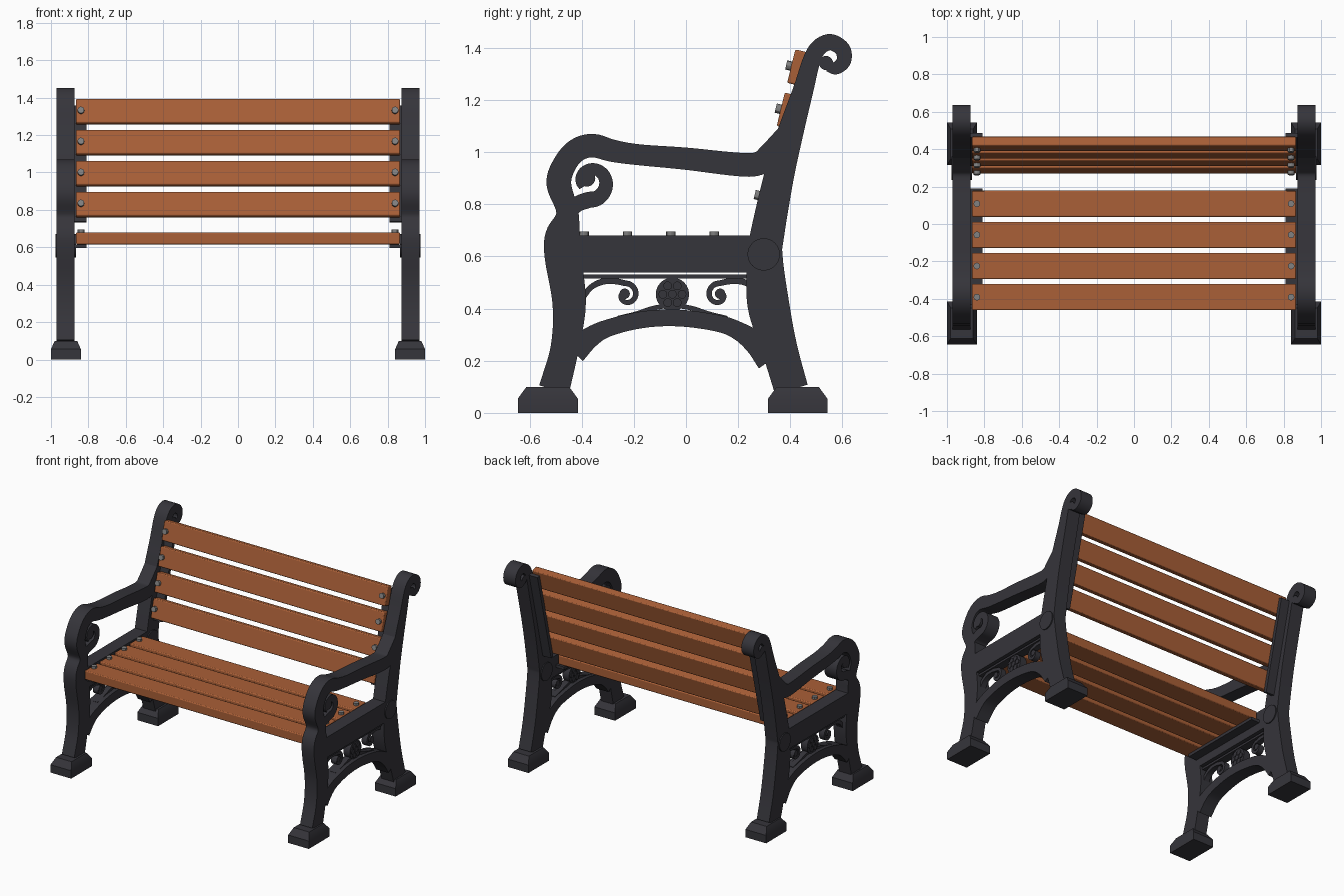
import bpy, bmesh, math
from mathutils import Vector, Matrix

if "Cube" in bpy.data.objects:
    bpy.data.objects.remove(bpy.data.objects["Cube"])


def material(name, rgb):
    m = bpy.data.materials.new(name)
    m.use_nodes = True
    m.diffuse_color = (*rgb, 1)
    bsdf = m.node_tree.nodes["Principled BSDF"]
    bsdf.inputs["Base Color"].default_value = (*rgb, 1)
    bsdf.inputs["Roughness"].default_value = 0.6
    return m


IRON = material("cast iron", (0.036, 0.035, 0.043))
WOOD = material("stained wood", (0.40, 0.115, 0.038))
STEEL = material("bolt steel", (0.22, 0.22, 0.22))
MID = 0.922        # x of the middle of an end frame
TILT = math.atan(0.243)


def finish(name, bm, mat, mirror=True, bevel=0):
    bmesh.ops.recalc_face_normals(bm, faces=bm.faces)
    me = bpy.data.meshes.new(name)
    bm.to_mesh(me)
    bm.free()
    me.materials.append(mat)
    ob = bpy.data.objects.new(name, me)
    bpy.context.scene.collection.objects.link(ob)
    bpy.ops.object.select_all(action='DESELECT')
    ob.select_set(True)
    bpy.context.view_layer.objects.active = ob
    bpy.ops.object.shade_smooth_by_angle(angle=math.radians(30))
    if bevel:
        b = ob.modifiers.new("Bevel", 'BEVEL')
        b.width, b.segments = bevel, 2
    if mirror:
        ob.modifiers.new("Mirror", 'MIRROR')
    return ob


def smooth_path(pts, steps=5):
    """Catmull-Rom through (y, z, width) points."""
    p = [Vector(q) for q in pts]
    p = [2 * p[0] - p[1]] + p + [2 * p[-1] - p[-2]]
    out = []
    for a, b, c, d in zip(p, p[1:], p[2:], p[3:]):
        for i in range(steps):
            t = i / steps
            out.append(0.5 * (2 * b + (c - a) * t + (2 * a - 5 * b + 4 * c - d) * t ** 2
                              + (3 * b - a - 3 * c + d) * t ** 3))
    return out + [p[-2]]


def ribbon(name, pts, depth=0.095, steps=5):
    """Flat bar of varying width following a path in the side plane."""
    path = smooth_path(pts, steps)
    bm = bmesh.new()
    prev = None
    for i, p in enumerate(path):
        t = path[min(i + 1, len(path) - 1)] - path[max(i - 1, 0)]
        n = Vector((-t.y, t.x)).normalized() * p.z / 2
        ring = [bm.verts.new((MID + sx * depth / 2, p.x + s * n.x, p.y + s * n.y))
                for sx, s in ((-1, -1), (1, -1), (1, 1), (-1, 1))]
        if prev:
            for k in range(4):
                j = (k + 1) % 4
                bm.faces.new((prev[k], prev[j], ring[j], ring[k]))
        else:
            bm.faces.new(ring)
        prev = ring
    bm.faces.new(prev)
    return finish(name, bm, IRON)


def spiral(c, r0, r1, a0, a1, w0, w1, n=10):
    pts = []
    for i in range(n + 1):
        t = i / n
        a, r = math.radians(a0 + (a1 - a0) * t), r0 + (r1 - r0) * t
        pts.append((c[0] + r * math.cos(a), c[1] + r * math.sin(a), w0 + (w1 - w0) * t))
    return pts


def disc(name, y, z, r, depth=0.095, segs=24):
    bm = bmesh.new()
    bmesh.ops.create_cone(bm, cap_ends=True, segments=segs, radius1=r, radius2=r, depth=depth,
                          matrix=Matrix.Translation((MID, y, z)) @ Matrix.Rotation(math.pi / 2, 4, 'Y'))
    return finish(name, bm, IRON)


def box(name, centre, size, mat, tilt=0, mirror=True, bevel=0):
    bm = bmesh.new()
    bmesh.ops.create_cube(bm, size=1, matrix=Matrix.Translation(centre)
                          @ Matrix.Rotation(-tilt, 4, 'X') @ Matrix.Diagonal((*size, 1)))
    return finish(name, bm, mat, mirror, bevel)


def bolt(name, centre, angle):
    bm = bmesh.new()
    bmesh.ops.create_cone(bm, cap_ends=True, segments=12, radius1=0.018, radius2=0.018, depth=0.03,
                          matrix=Matrix.Translation(centre) @ Matrix.Rotation(angle, 4, 'X'))
    return finish(name, bm, STEEL)


def foot(name, y0, y1):
    bm = bmesh.new()
    prev = None
    for z, ix, iy in ((0, 0, 0), (0.055, 0, 0), (0.1, 0.02, 0.033)):
        ring = [bm.verts.new(v) for v in ((0.84 + ix, y0 + iy, z), (1 - ix, y0 + iy, z),
                                          (1 - ix, y1 - iy, z), (0.84 + ix, y1 - iy, z))]
        if prev:
            for k in range(4):
                j = (k + 1) % 4
                bm.faces.new((prev[k], prev[j], ring[j], ring[k]))
        else:
            bm.faces.new(ring)
        prev = ring
    bm.faces.new(prev)
    return finish(name, bm, IRON)


# End frames: feet, legs, armrest and back post
foot("front_foot", -0.645, -0.415)
foot("rear_foot", 0.315, 0.542)
ribbon("front_leg_and_armrest", [
    (-.506, .09, .118), (-.465, .25, .108), (-.448, .42, .128), (-.472, .6, .14),
    (-.472, .68, .135), (-.455, .77, .085), (-.488, .88, .095), (-.462, .96, .09),
    (-.415, 1.01, .09), (-.355, 1.025, .09), (-.28, 1.005, .085), (-.18, .99, .08),
    (0, .975, .085), (.2, .953, .09), (.28, .957, .09), (.33, 1.0, .09), (.39, 1.08, .07)])
ribbon("rear_leg_and_back_post", [
    (.404, .09, .13), (.358, .25, .137), (.315, .42, .16), (.303, .6, .135),
    (.311, .68, .13), (.355, .9, .115), (.399, 1.07, .1), (.45, 1.24, .078),
    (.481, 1.35, .068), (.51, 1.402, .064), (.555, 1.422, .062), (.6, 1.395, .06),
    (.605, 1.35, .056), (.575, 1.322, .048), (.545, 1.33, .04)])
disc("back_scroll_bulb", .537, 1.342, .027)
ribbon("arm_scroll", [(-.47, .74, .06), (-.425, .795, .06)]
       + spiral((-.367, .886), .072, .035, -100, 215, .062, .03))
disc("arm_scroll_bulb", -.38, .9, .032)
disc("pivot_boss", .298, .608, .062, .11, 32)

# Seat rail, lower arch and thin bar
box("seat_rail", (MID, -.08, .609), (.095, .72, .142), IRON)
box("thin_bar", (MID, -.075, .523), (.06, .66, .015), IRON)
ribbon("lower_arch", [(-.43, .235, .1), (-.37, .288, .08), (-.3, .325, .066), (-.17, .357, .064),
                      (-.03, .364, .064), (.12, .344, .064), (.2, .315, .07), (.27, .265, .09),
                      (.32, .2, .1)])

# Scrollwork panel, symmetric about its rosette
CY = -.052
for s, side in ((-1, "front"), (1, "rear")):
    curl = spiral((.178, .452), .047, .016, 80, 390, .022, .018)
    branch = [(.345, .44, .022), (.315, .48, .022), (.27, .503, .024), (.225, .506, .024)]
    ribbon(side + "_scroll", [(CY + s * y, z, w) for y, z, w in branch + curl], .04, 3)
    disc(side + "_scroll_bulb", CY + s * .183, .457, .02, .045, 16)
    ribbon(side + "_tendril", [(CY + s * y, z, w) for y, z, w in
                               ((.03, .41, .018), (.08, .4, .018), (.14, .38, .018), (.21, .366, .012))], .04)
disc("rosette_disc", CY, .455, .064, .05, 24)
for i in range(7):
    a, r = i * math.pi / 3, .037 if i else 0
    disc("rosette_petal", CY + r * math.cos(a), .455 + r * math.sin(a), .017, .062, 10)

# Seat slats, brackets and bolts
box("seat_bracket", (.845, -.12, .605), (.07, .62, .02), IRON)
for i in range(4):
    y = -.391 + i * .1665
    box("seat_slat", (0, y, .6475), (1.732, .14, .063), WOOD, 0, False, .006)
    bolt("seat_bolt", (.84, y, .68), 0)

# Back slats, brackets and bolts, leaning with the post
normal = Vector((0, -math.cos(TILT), math.sin(TILT)))
for i in range(4):
    z = .833 + i * .1657
    face = Vector((0, .405 + .243 * (z - 1.335), z))
    box("back_slat", face - normal * .025, (1.732, .05, .132), WOOD, TILT, False, .006)
    bolt("back_bolt", face + normal * .005 + Vector((.84, 0, 0)), math.pi / 2 - TILT)
middle = Vector((.845, .405 + .243 * (1.06 - 1.335), 1.06)) - normal * .062
box("back_bracket", middle, (.07, .024, .64), IRON, TILT)
